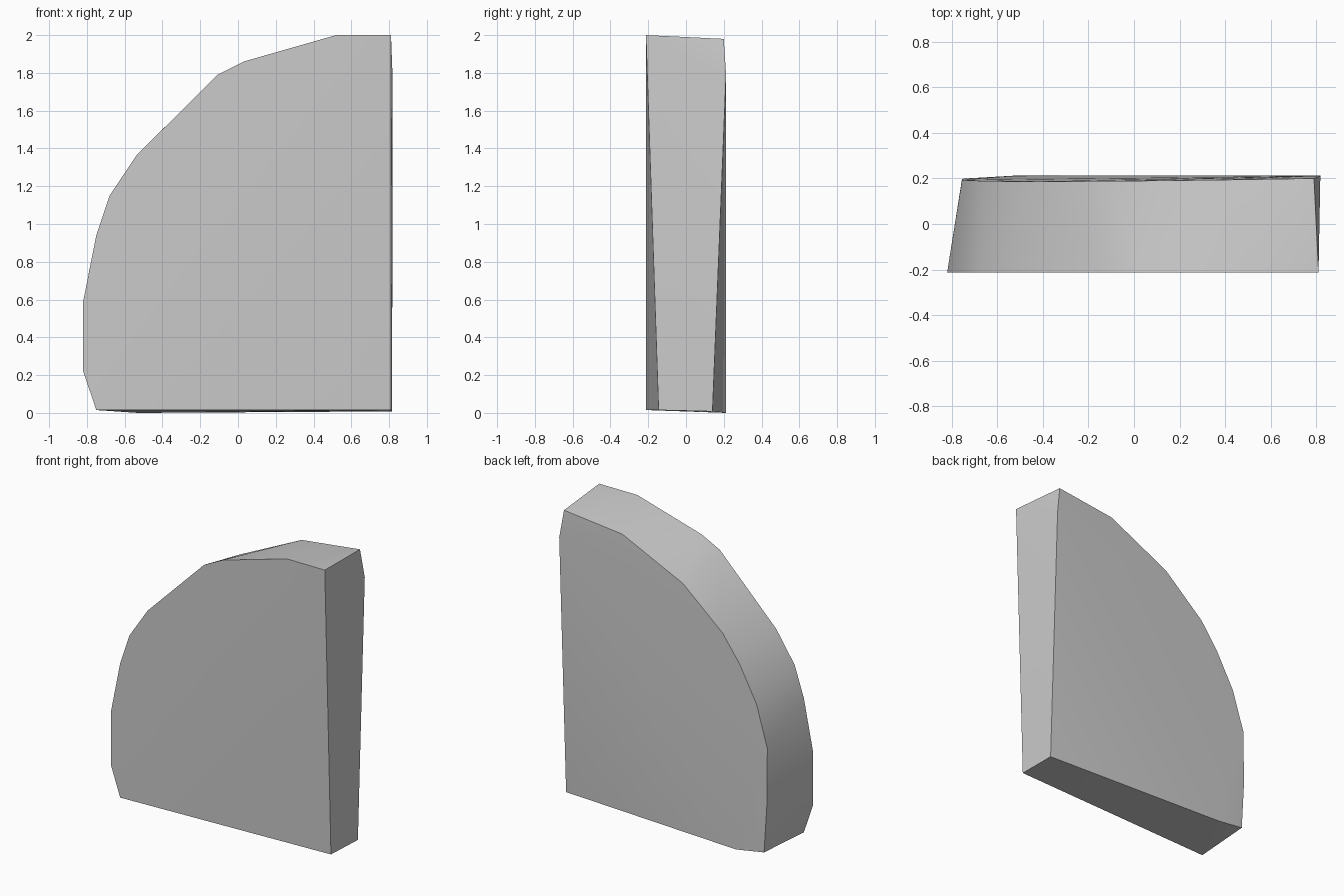
import bpy
import bmesh
import math

# Remove the default cube only
default_cube = bpy.data.objects.get("Cube")
if default_cube:
    bpy.data.objects.remove(default_cube, do_unlink=True)


def flat_material(name, colour):
    material = bpy.data.materials.new(name)
    material.use_nodes = True
    material.diffuse_color = colour
    material.node_tree.nodes["Principled BSDF"].inputs["Base Color"].default_value = colour
    return material


def hull_object(name, points, material):
    """Wrap a closed convex solid tightly around its corner points."""
    bm = bmesh.new()
    for point in points:
        bm.verts.new(point)
    result = bmesh.ops.convex_hull(bm, input=bm.verts)
    unused = [v for v in result["geom_interior"] if isinstance(v, bmesh.types.BMVert)]
    bmesh.ops.delete(bm, geom=unused, context="VERTS")
    bmesh.ops.recalc_face_normals(bm, faces=bm.faces)
    mesh = bpy.data.meshes.new(name)
    bm.to_mesh(mesh)
    bm.free()
    mesh.materials.append(material)
    obj = bpy.data.objects.new(name, mesh)
    bpy.context.collection.objects.link(obj)
    return obj


# Front rim: a flat quarter-round outline (x, z)
front_y = -0.212
front_rim = [(0.81, 2), (0.52, 2), (0.03, 1.86), (-0.11, 1.79), (-0.54, 1.36),
             (-0.68, 1.15), (-0.75, 0.94), (-0.82, 0.59), (-0.82, 0.22), (-0.75, 0.015)]

# Back rim: slightly smaller and bowed inward (x, y, z)
back_rim = [(0.79, 0.2, 1.98), (0.35, 0.193, 1.93), (-0.11, 0.188, 1.71),
            (-0.41, 0.187, 1.45), (-0.54, 0.187, 1.27), (-0.67, 0.189, 1.03),
            (-0.755, 0.193, 0.75), (-0.755, 0.198, 0.36), (-0.735, 0.2, 0.03)]

# Fold line of the back face and the pinched bottom corner
back_fold = [(0.818, 0.212, 1.79), (-0.53, 0.212, 0)]
pinched_corner = [(0.81, -0.145, 0.015), (0.816, 0.14, 0.008)]

stone_grey = flat_material("stone grey", (0.6, 0.6, 0.6, 1))
points = [(x, front_y, z) for x, z in front_rim] + back_rim + back_fold + pinched_corner
slab = hull_object("rounded_slab", points, stone_grey)

# Smooth the curved rim and keep the outline edges sharp
bpy.ops.object.select_all(action="DESELECT")
slab.select_set(True)
bpy.context.view_layer.objects.active = slab
bpy.ops.object.shade_smooth_by_angle(angle=math.radians(30))
